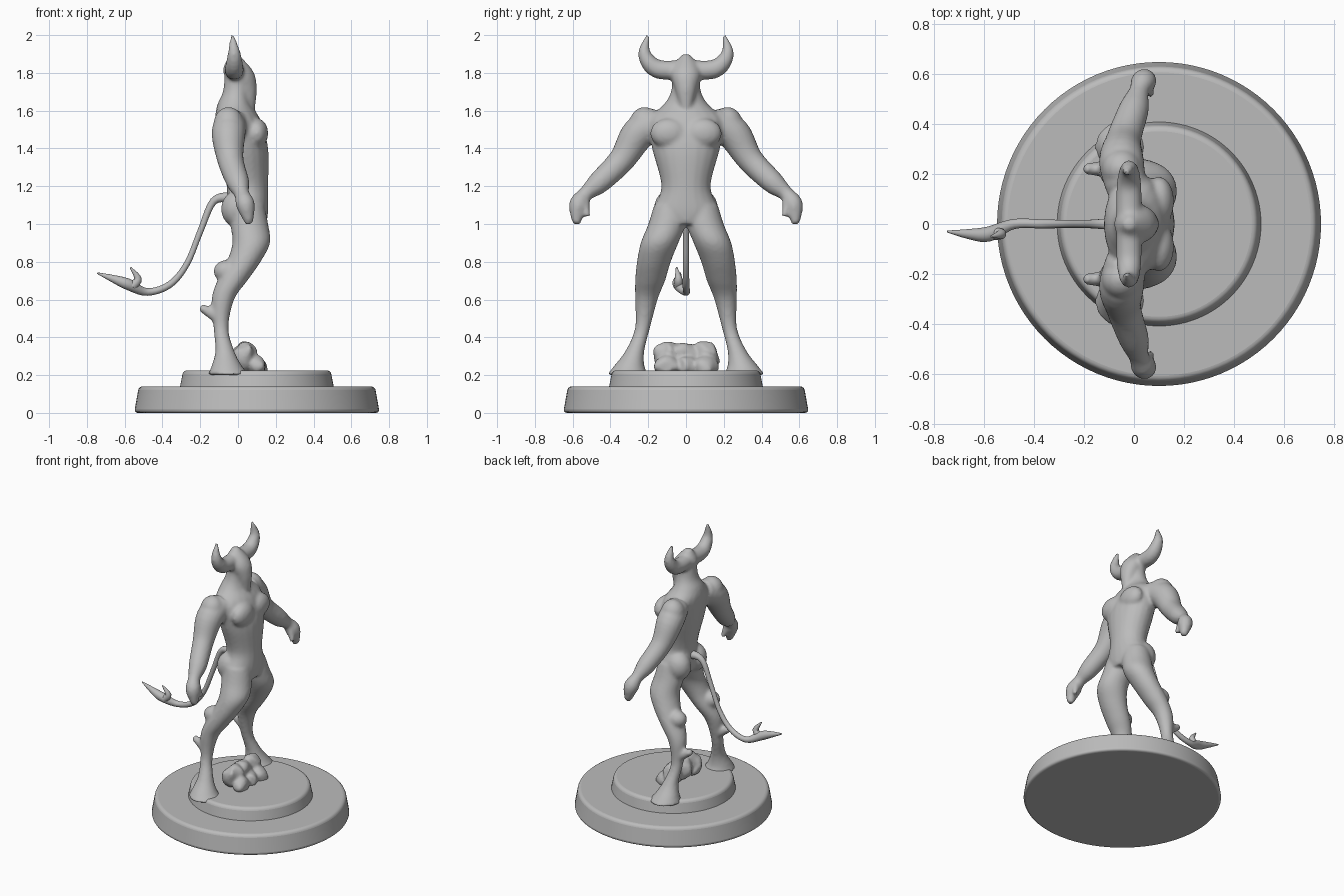
import bpy, bmesh, math
from mathutils import Vector, Matrix, noise

if "Cube" in bpy.data.objects:
    bpy.data.objects.remove(bpy.data.objects["Cube"])

stone = bpy.data.materials.new("stone grey")
stone.use_nodes = True
grey = (.5, .5, .5, 1)
stone.diffuse_color = grey
stone.node_tree.nodes["Principled BSDF"].inputs["Base Color"].default_value = grey

LEVEL = None
FORWARD = Vector((1, 0, 0))
SIDEWAYS = Vector((0, 1, 0))


def finish(bm, name):
    """Turn a bmesh into a smooth shaded object with sharp creases kept."""
    bmesh.ops.recalc_face_normals(bm, faces=bm.faces[:])
    mesh = bpy.data.meshes.new(name)
    bm.to_mesh(mesh)
    bm.free()
    mesh.materials.append(stone)
    ob = bpy.data.objects.new(name, mesh)
    bpy.context.collection.objects.link(ob)
    bpy.ops.object.select_all(action='DESELECT')
    ob.select_set(True)
    bpy.context.view_layer.objects.active = ob
    bpy.ops.object.shade_smooth_by_angle(angle=math.radians(50))
    return ob


def fuse(ob, voxel, rounds):
    """Merge overlapping masses into one softened skin."""
    remesh = ob.modifiers.new("fuse", 'REMESH')
    remesh.mode = 'VOXEL'
    remesh.voxel_size = voxel
    remesh.use_smooth_shade = True
    soften = ob.modifiers.new("soften", 'SMOOTH')
    soften.iterations = rounds


def between(before, start, end, after, t):
    """Catmull-Rom blend of four values."""
    slope_in, slope_out = (end - before) / 2, (after - start) / 2
    ease = t * t * (3 - 2 * t)
    bend = t * (1 - t)
    return start + (end - start) * ease + bend * (slope_in * (1 - t) - slope_out * t)


def smooth_path(rows, steps=5):
    path = []
    last = len(rows) - 1
    for i in range(last):
        window = rows[max(i - 1, 0)], rows[i], rows[i + 1], rows[min(i + 2, last)]
        for s in range(steps):
            path.append([between(*values, s / steps) for values in zip(*window)])
    return path + [rows[last]]


def tube(bm, rows, axis, side=1, sides=20):
    """Loft rings of x, y, z, depth and optional width along a smooth path."""
    path = smooth_path(rows)
    points = [Vector((row[0], row[1] * side, row[2])) for row in path]
    rings = []
    for i, (point, row) in enumerate(zip(points, path)):
        across, along = FORWARD, SIDEWAYS
        if axis:
            heading = points[min(i + 1, len(points) - 1)] - points[max(i - 1, 0)]
            heading.normalize()
            across = (axis - heading * axis.dot(heading)).normalized()
            along = heading.cross(across)
        ring = []
        for k in range(sides):
            turn = math.tau * k / sides
            offset = across * row[3] * math.cos(turn) + along * row[-1] * math.sin(turn)
            ring.append(bm.verts.new(point + offset))
        rings.append(ring)
    for lower, upper in zip(rings, rings[1:]):
        for k in range(sides):
            bm.faces.new((lower[k - 1], lower[k], upper[k], upper[k - 1]))
    bm.faces.new(rings[0])
    bm.faces.new(rings[-1])


def blob(bm, place, size, side=1, tilt=0):
    x, y, z = place
    matrix = (Matrix.Translation((x, y * side, z)) @ Matrix.Rotation(tilt, 4, 'Y')
              @ Matrix.Diagonal((*size, 1)))
    bmesh.ops.create_icosphere(bm, subdivisions=3, radius=1, matrix=matrix)


def disc(name, bottom, top, foot_radius, rim_radius):
    bm = bmesh.new()
    centre = Matrix.Translation((.1, 0, (bottom + top) / 2))
    bmesh.ops.create_cone(bm, cap_ends=True, segments=96, radius1=foot_radius,
                          radius2=rim_radius, depth=top - bottom, matrix=centre)
    rim = finish(bm, name).modifiers.new("rounded rim", 'BEVEL')
    rim.width = .02
    rim.segments = 4


# Stepped round plinth
disc("plinth_lower", 0, .14, .65, .625)
disc("plinth_upper", .1, .225, .415, .39)

# Torso and neck
bm = bmesh.new()
tube(bm, [(.06, 0, 1, .09, .09), (.05, 0, 1.07, .11, .17), (.05, 0, 1.2, .11, .13),
          (.03, 0, 1.4, .13, .18), (0, 0, 1.55, .12, .2), (-.02, 0, 1.63, .09, .12),
          (-.01, 0, 1.7, .07, .08), (0, 0, 1.8, .07, .07)], LEVEL)

# Head with the muzzle hanging over the chest
tube(bm, [(.06, 0, 1.61, .03), (.04, 0, 1.72, .06), (0, 0, 1.81, .08), (-.02, 0, 1.9, .02)], LEVEL)

for side in (1, -1):
    # Horn
    tube(bm, [(-.02, 0, 1.82, .05), (-.02, .15, 1.82, .05), (-.02, .22, 1.9, .035),
              (-.03, .2, 2, .01)], FORWARD, side)
    # Arm, hand and thumb
    tube(bm, [(-.03, .14, 1.54, .08), (-.05, .25, 1.48, .09), (-.04, .34, 1.34, .07),
              (0, .46, 1.22, .06), (.02, .53, 1.16, .04), (.04, .57, 1.1, .05),
              (.06, .58, 1, .02)], FORWARD, side)
    tube(bm, [(.04, .54, 1.13, .03), (.07, .52, 1.04, .015)], FORWARD, side)
    # Leg, down to the spreading hoof
    tube(bm, [(.05, .08, 1.1, .09), (.06, .1, 1, .1), (.07, .14, .9, .1), (.03, .17, .8, .09),
              (-.03, .19, .7, .08), (-.08, .21, .6, .06), (-.09, .23, .45, .04),
              (-.07, .27, .33, .05), (-.06, .3, .25, .08), (-.05, .31, .2, .11)], LEVEL, side)
    # Hock spur
    tube(bm, [(-.09, .22, .5, .04), (-.2, .22, .56, .02)], SIDEWAYS, side)
    # Chest, shoulder, buttock and calf muscles
    blob(bm, (.1, .09, 1.48), (.06, .1, .08), side)
    blob(bm, (-.05, .22, 1.53), (.08, .08, .09), side)
    blob(bm, (0, .09, 1.08), (.09, .08, .1), side)
    blob(bm, (-.06, .19, .75), (.07, .06, .06), side)
fuse(finish(bm, "horned_figure"), .011, 6)

# Tail with a barbed tip
bm = bmesh.new()
tube(bm, [(-.04, 0, 1.14, .03), (-.13, 0, 1.12, .02), (-.2, 0, .96, .016), (-.27, 0, .79, .016),
          (-.36, 0, .68, .018), (-.48, 0, .64, .02), (-.58, -.04, .68, .03),
          (-.66, -.04, .71, .02), (-.745, -.03, .74, .004)], SIDEWAYS)
tube(bm, [(-.56, -.04, .67, .025), (-.53, -.04, .71, .02), (-.57, -.05, .77, .004)], SIDEWAYS)
finish(bm, "barbed_tail")

# Rubble between the hooves, high at the back and low at the front
bm = bmesh.new()
for y in (-.1, 0, .1):
    blob(bm, (.03, y, .3), (.06, .08, .08), tilt=.5)
    blob(bm, (.09, y, .25), (.06, .07, .05), tilt=.5)
for vert in bm.verts:
    vert.co += noise.noise_vector(vert.co * 16) * .02
fuse(finish(bm, "rubble"), .01, 1)
